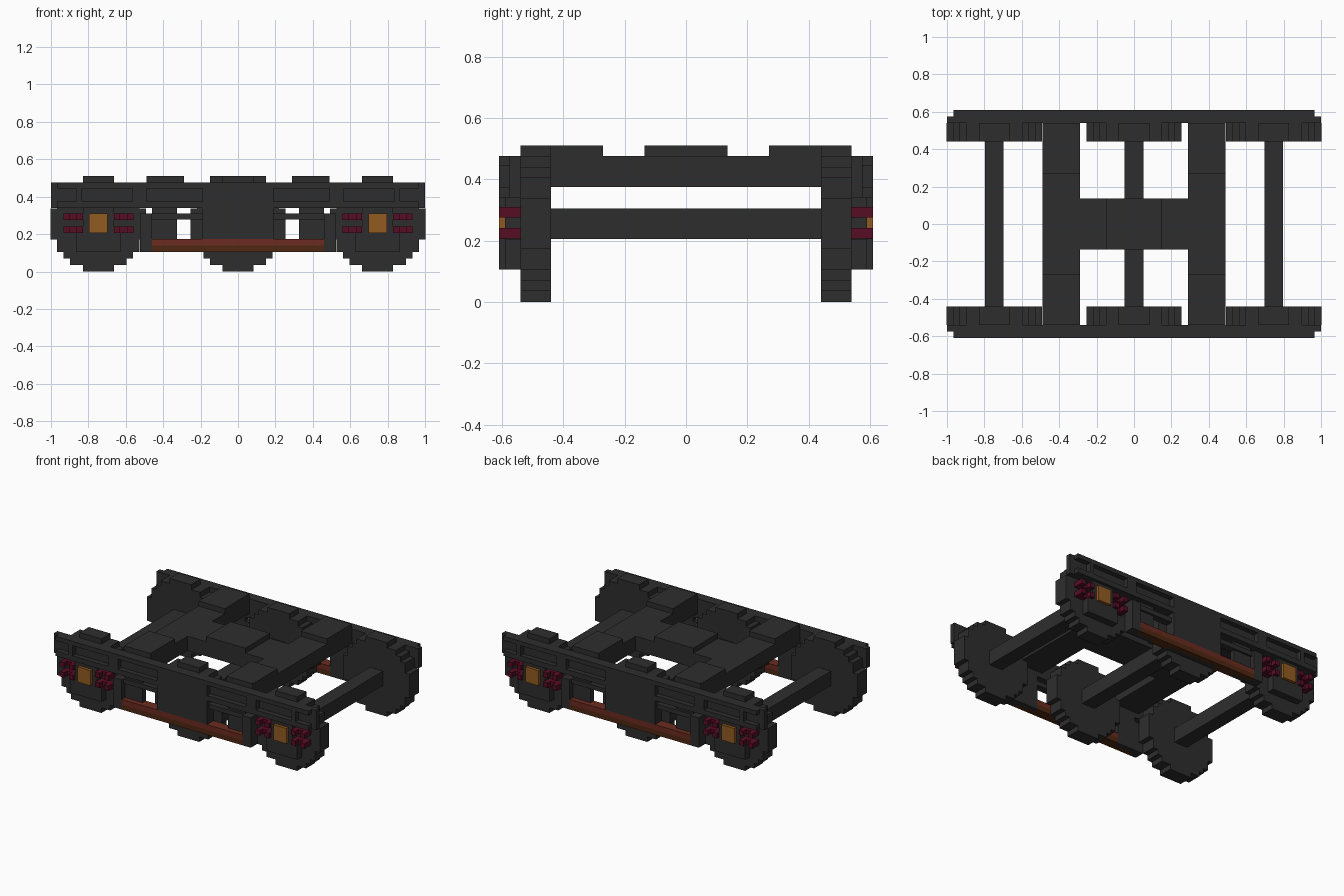
import bpy, bmesh

cube = bpy.data.objects.get("Cube")
if cube:
    bpy.data.objects.remove(cube, do_unlink=True)


def material(name, rgb):
    m = bpy.data.materials.new(name)
    m.use_nodes = True
    m.diffuse_color = (*rgb, 1)
    bsdf = next(n for n in m.node_tree.nodes if n.type == 'BSDF_PRINCIPLED')
    bsdf.inputs["Base Color"].default_value = (*rgb, 1)
    bsdf.inputs["Roughness"].default_value = 0.8
    return m


GREY = material("dark_grey", (0.027, 0.027, 0.027))
SPRING = material("dark_crimson", (0.095, 0.004, 0.018))
BRASS = material("ochre", (0.29, 0.105, 0.016))
RED = material("red_brown", (0.145, 0.024, 0.014))
BROWN = material("dark_brown", (0.078, 0.021, 0.006))


def finish(name, bm, mat):
    bmesh.ops.recalc_face_normals(bm, faces=bm.faces)
    me = bpy.data.meshes.new(name)
    bm.to_mesh(me)
    bm.free()
    me.materials.append(mat)
    ob = bpy.data.objects.new(name, me)
    bpy.context.collection.objects.link(ob)
    return ob


def boxes(name, mat, items):
    """One object from boxes given as (x0, x1, y0, y1, z0, z1)."""
    bm = bmesh.new()
    for x0, x1, y0, y1, z0, z1 in items:
        vs = bmesh.ops.create_cube(bm, size=1)["verts"]
        for v in vs:
            v.co = ((x0 + x1) / 2 + v.co.x * (x1 - x0),
                    (y0 + y1) / 2 + v.co.y * (y1 - y0),
                    (z0 + z1) / 2 + v.co.z * (z1 - z0))
    return finish(name, bm, mat)


def mirror_x(items):
    return items + [(-b, -a, *rest) for a, b, *rest in items]


def side_boxes(name, mat, items):
    """Build the same boxes on the front (-y) and the back (+y)."""
    boxes("front_" + name, mat, [(a, b, -d, -c, e, f) for a, b, c, d, e, f in items])
    boxes("back_" + name, mat, items)


# Stepped wheel outline: quarter steps mirrored to a full ring
STEPS = [(0.083, 0.255), (0.15, 0.22), (0.185, 0.185), (0.22, 0.15), (0.255, 0.083)]


def wheel(name, cx, y0, y1):
    quarter = []
    for i, (w, h) in enumerate(STEPS):
        quarter.append((w, h))
        if i + 1 < len(STEPS):
            quarter.append((w, STEPS[i + 1][1]))
    ring = quarter + [(x, -z) for x, z in reversed(quarter)]
    ring += [(-x, z) for x, z in reversed(ring)]
    bm = bmesh.new()
    face = bm.faces.new([bm.verts.new((cx + x, y0, 0.255 + z)) for x, z in ring])
    out = bmesh.ops.extrude_face_region(bm, geom=[face])
    for v in out["geom"]:
        if isinstance(v, bmesh.types.BMVert):
            v.co.y = y1
    finish(name, bm, GREY)


# Three wheelsets
for label, cx in (("right", -0.747), ("middle", 0), ("left", 0.747)):
    wheel(label + "_front_wheel", cx, -0.54, -0.44)
    wheel(label + "_back_wheel", cx, 0.44, 0.54)
    boxes(label + "_axle", GREY, [(cx - 0.05, cx + 0.05, -0.45, 0.45, 0.205, 0.305)])

# Cross beams with raised ends, joined by the centre bolster
boxes("cross_beams", GREY, mirror_x([
    (0.29, 0.49, -0.54, 0.54, 0.375, 0.475),
    (0.29, 0.49, 0.27, 0.54, 0.475, 0.51),
    (0.29, 0.49, -0.54, -0.27, 0.475, 0.51)]))
boxes("centre_bolster", GREY, [
    (-0.29, 0.29, -0.135, 0.135, 0.375, 0.475),
    (-0.15, 0.15, -0.135, 0.135, 0.475, 0.51)])

# Side frames: backing plate, top and bottom rails, ribs between the recesses
side_boxes("side_frame", GREY, [
    (-1.0, 1.0, 0.54, 0.575, 0.34, 0.475),
    (-0.965, 0.965, 0.575, 0.61, 0.445, 0.475),
    (-0.965, 0.965, 0.575, 0.61, 0.34, 0.375),
    (-0.19, 0.19, 0.575, 0.61, 0.375, 0.445),
] + mirror_x([
    (0.835, 0.865, 0.575, 0.61, 0.375, 0.445),
    (0.49, 0.565, 0.575, 0.61, 0.375, 0.445)]))

# Middle plate, hangers and the tie strips across the openings
side_boxes("centre_plate", GREY, [(-0.19, 0.19, 0.54, 0.61, 0.175, 0.34),
                                  (-0.19, 0.19, 0.54, 0.575, 0.105, 0.175)])
side_boxes("hangers", GREY, mirror_x([
    (0.46, 0.525, 0.54, 0.61, 0.105, 0.31),
    (0.325, 0.46, 0.54, 0.575, 0.105, 0.34),
    (0.19, 0.46, 0.54, 0.59, 0.278, 0.31)]))

# Two-tone step board
side_boxes("step_board_top", RED, [(-0.46, 0.46, 0.575, 0.61, 0.14, 0.175)]
           + mirror_x([(0.19, 0.325, 0.54, 0.575, 0.14, 0.175)]))
side_boxes("step_board_base", BROWN, [(-0.46, 0.46, 0.575, 0.61, 0.105, 0.14)]
           + mirror_x([(0.19, 0.325, 0.54, 0.575, 0.105, 0.14)]))

# Axle boxes, covers and springs
for label, cx in (("right", -0.747), ("left", 0.747)):
    side_boxes(label + "_axle_box", GREY, [
        (cx - 0.083, cx + 0.083, 0.54, 0.59, 0.175, 0.34),
        (cx - 0.118, cx + 0.118, 0.54, 0.59, 0.105, 0.205)])
    side_boxes(label + "_axle_cover", BRASS, [(cx - 0.05, cx + 0.05, 0.59, 0.61, 0.205, 0.31)])
    coils = []
    for s in (-1, 1):
        mid = cx + s * 0.135
        for z in (0.207, 0.275):
            coils += [(mid - 0.052, mid + 0.052, 0.54, 0.575, z, z + 0.034),
                      (mid - 0.052, mid - 0.018, 0.575, 0.61, z, z + 0.034),
                      (mid + 0.018, mid + 0.052, 0.575, 0.61, z, z + 0.034)]
    side_boxes(label + "_springs", SPRING, coils)
